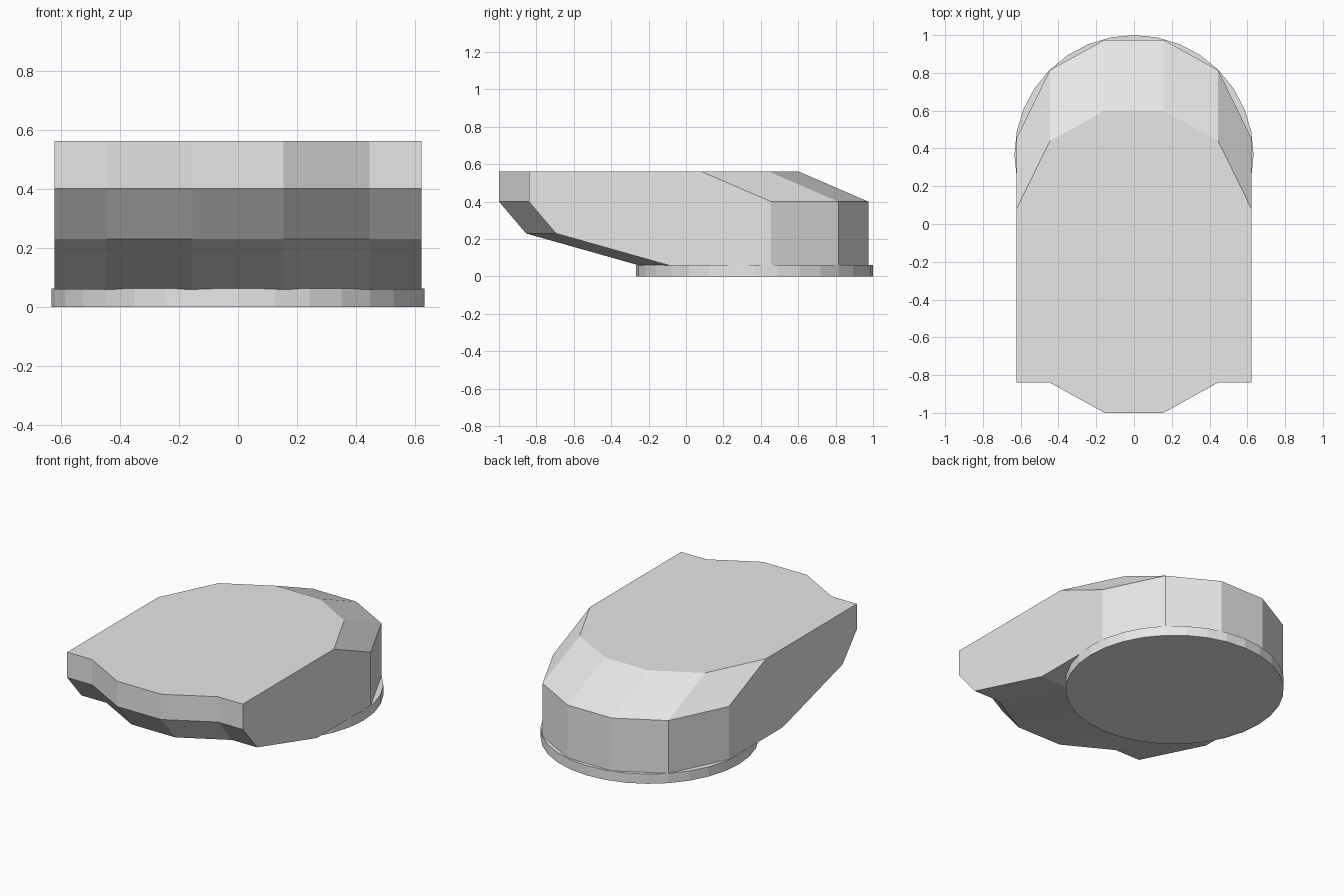
import bpy
import bmesh

cube = bpy.data.objects.get("Cube")
if cube:
    bpy.data.objects.remove(cube, do_unlink=True)

grey = bpy.data.materials.new("light_grey")
grey.use_nodes = True
colour = (0.8, 0.8, 0.8, 1)
grey.diffuse_color = colour
grey.node_tree.nodes["Principled BSDF"].inputs["Base Color"].default_value = colour


def section(bm, x, front, back):
    """Side profile of the hull at one x, shifted to its front and back y."""
    profile = [
        (front, 0.562), (front, 0.4), (front + 0.145, 0.23), (front + 0.75, 0.059),
        (back, 0.059), (back, 0.4), (back - 0.375, 0.562),
    ]
    return [bm.verts.new((x, y, z)) for y, z in profile]


# Faceted hull: six side profiles, mirrored about the middle and bridged
half = [(0.155, -1.0, 0.975), (0.445, -0.84, 0.815), (0.622, -0.84, 0.455)]
stations = [(-x, f, b) for x, f, b in reversed(half)] + half
bm = bmesh.new()
rings = [section(bm, *s) for s in stations]
for a, b in zip(rings, rings[1:]):
    for i in range(len(a)):
        j = (i + 1) % len(a)
        bm.faces.new((a[i], a[j], b[j], b[i]))
bm.faces.new(rings[0])
bm.faces.new(rings[-1])
bmesh.ops.recalc_face_normals(bm, faces=bm.faces)
mesh = bpy.data.meshes.new("hull")
bm.to_mesh(mesh)
bm.free()
hull = bpy.data.objects.new("hull", mesh)
bpy.context.collection.objects.link(hull)
mesh.materials.append(grey)

# Round base disc under the rear of the hull
bpy.ops.mesh.primitive_cylinder_add(
    vertices=32, radius=0.633, depth=0.062, location=(0, 0.367, 0.031))
base = bpy.context.object
base.name = "base_disc"
base.data.materials.append(grey)
